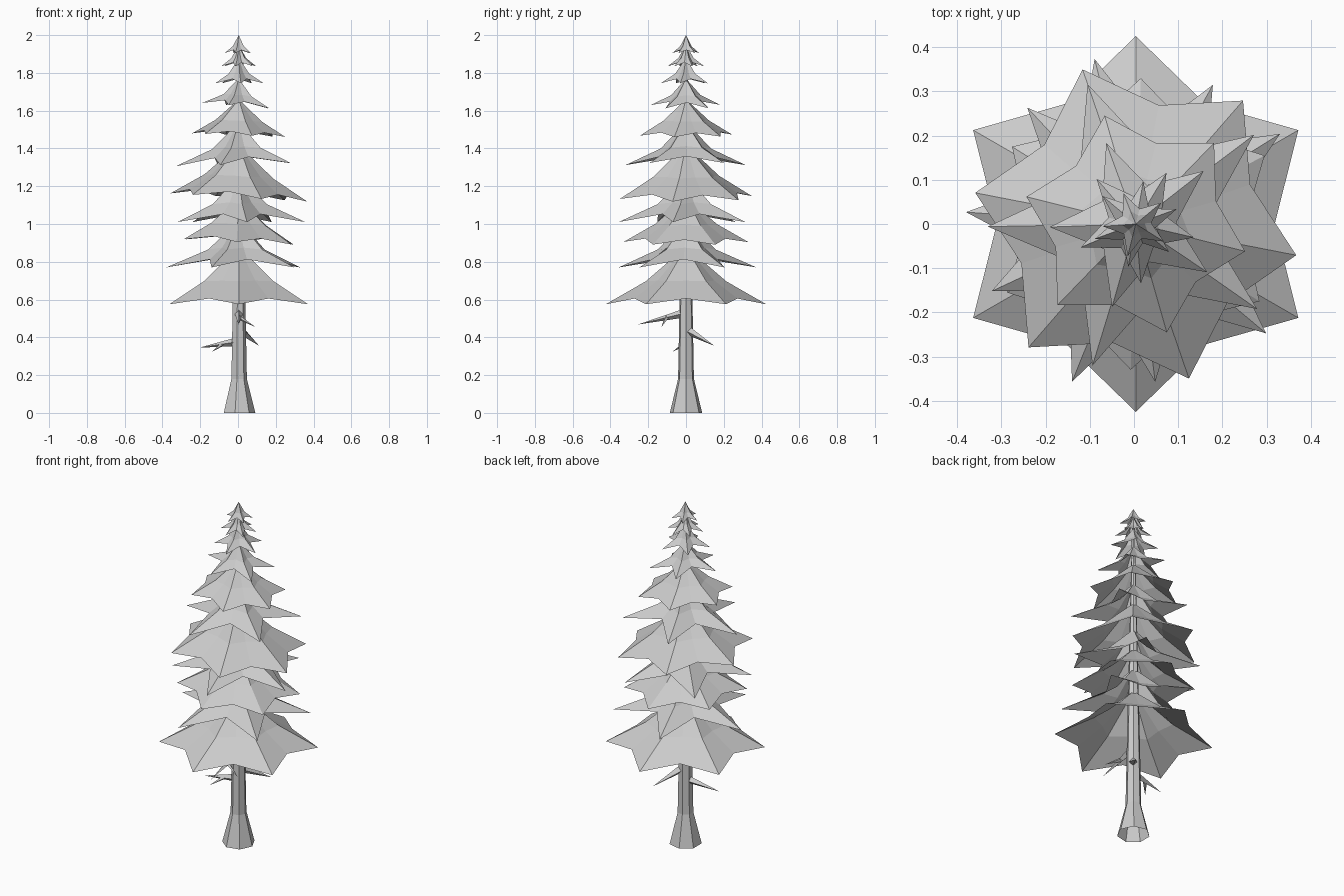
import bpy, bmesh, math
from mathutils import Vector

if "Cube" in bpy.data.objects:
    bpy.data.objects.remove(bpy.data.objects["Cube"], do_unlink=True)

grey = bpy.data.materials.new("plain_grey")
grey.use_nodes = True
grey.diffuse_color = (0.6, 0.6, 0.6, 1)
grey.node_tree.nodes["Principled BSDF"].inputs["Base Color"].default_value = (0.6, 0.6, 0.6, 1)

# (tip radius, notch radius, tip height, notch height) of rim and middle ring
BROAD = ((1, 0.74, 0, 0.1), (0.5, 0.41, 0.4, 0.41))
SPIKY = ((1, 0.47, 0, 0.17), (0.42, 0.27, 0.38, 0.42))


def finish(bm, name):
    bmesh.ops.recalc_face_normals(bm, faces=bm.faces)
    mesh = bpy.data.meshes.new(name)
    bm.to_mesh(mesh)
    bm.free()
    mesh.materials.append(grey)
    obj = bpy.data.objects.new(name, mesh)
    obj.location.x = 0.004
    bpy.context.collection.objects.link(obj)


def bridge(bm, low, high):
    n = len(low)
    for i in range(n):
        j = (i + 1) % n
        bm.faces.new((low[i], low[j], high[j], high[i]))


def tier(name, style, points, z, radius, top, angle, tilt):
    """Open star-shaped skirt of drooping boughs: rim, concave middle, peak."""
    bm = bmesh.new()
    height = top - z
    rings = []
    for tip_r, notch_r, tip_h, notch_h in style:
        ring = []
        for i in range(points * 2):
            a = math.radians(angle) + math.pi * i / points
            r = radius * (notch_r if i % 2 else tip_r)
            h = notch_h if i % 2 else tip_h
            x = r * math.cos(a)
            ring.append(bm.verts.new((x, r * math.sin(a), z + h * height + tilt * x)))
        rings.append(ring)
    bridge(bm, *rings)
    peak = bm.verts.new((0, 0, top))
    ring = rings[1]
    for i in range(len(ring)):
        bm.faces.new((ring[i], ring[(i + 1) % len(ring)], peak))
    finish(bm, name)


def spike(bm, base, tip, radius):
    """Four-sided tapering twig."""
    base, tip = Vector(base), Vector(tip)
    turn = (tip - base).to_track_quat('Z', 'Y')
    ring = [bm.verts.new(base + turn @ Vector((radius * math.cos(k * math.pi / 2),
                                               radius * math.sin(k * math.pi / 2), 0)))
            for k in range(4)]
    end = bm.verts.new(tip)
    for i in range(4):
        bm.faces.new((ring[i], ring[(i + 1) % 4], end))


# Trunk: seven-sided, flared at the foot, tapering to the crown
bm = bmesh.new()
previous = None
for z, r in ((0, 0.088), (0.18, 0.043), (0.6, 0.035), (1.95, 0.006)):
    ring = [bm.verts.new((r * math.cos(k * math.tau / 7), r * math.sin(k * math.tau / 7), z))
            for k in range(7)]
    if previous:
        bridge(bm, previous, ring)
    previous = ring
finish(bm, "trunk")

# Boughs: style, points, tip height, radius, peak height, first tip angle, tilt
tiers = (
    (BROAD, 6, 0.575, 0.425, 0.88, 30, 0),
    (SPIKY, 5, 0.77, 0.385, 1.02, 32, 0),
    (BROAD, 6, 0.905, 0.33, 1.14, 28, -0.05),
    (SPIKY, 5, 1.01, 0.36, 1.26, 61, 0),
    (BROAD, 6, 1.14, 0.37, 1.42, 49, -0.06),
    (SPIKY, 5, 1.315, 0.335, 1.54, 37, 0.03),
    (BROAD, 6, 1.47, 0.255, 1.66, 46, -0.04),
    (SPIKY, 5, 1.625, 0.195, 1.77, 38, -0.08),
    (SPIKY, 5, 1.745, 0.135, 1.88, 59, 0),
    (SPIKY, 6, 1.835, 0.098, 1.95, 20, 0),
    (SPIKY, 5, 1.905, 0.075, 2.0, 40, 0),
)
for i, spec in enumerate(tiers):
    tier(f"bough_tier_{i + 1}", *spec)

# Bare twigs below the boughs, some with a small side shoot
twigs = (
    ("right_twig", (-0.02, 0, 0.375), (-0.21, -0.02, 0.345), (-0.14, -0.07, 0.325)),
    ("front_twig", (0, -0.02, 0.525), (0, -0.255, 0.468), (0.088, -0.13, 0.455)),
    ("back_twig", (0.02, 0.02, 0.43), (0.108, 0.15, 0.355), None),
)
for name, base, tip, shoot in twigs:
    bm = bmesh.new()
    spike(bm, base, tip, 0.022)
    if shoot:
        spike(bm, Vector(base).lerp(Vector(tip), 0.35), shoot, 0.012)
    finish(bm, name)
